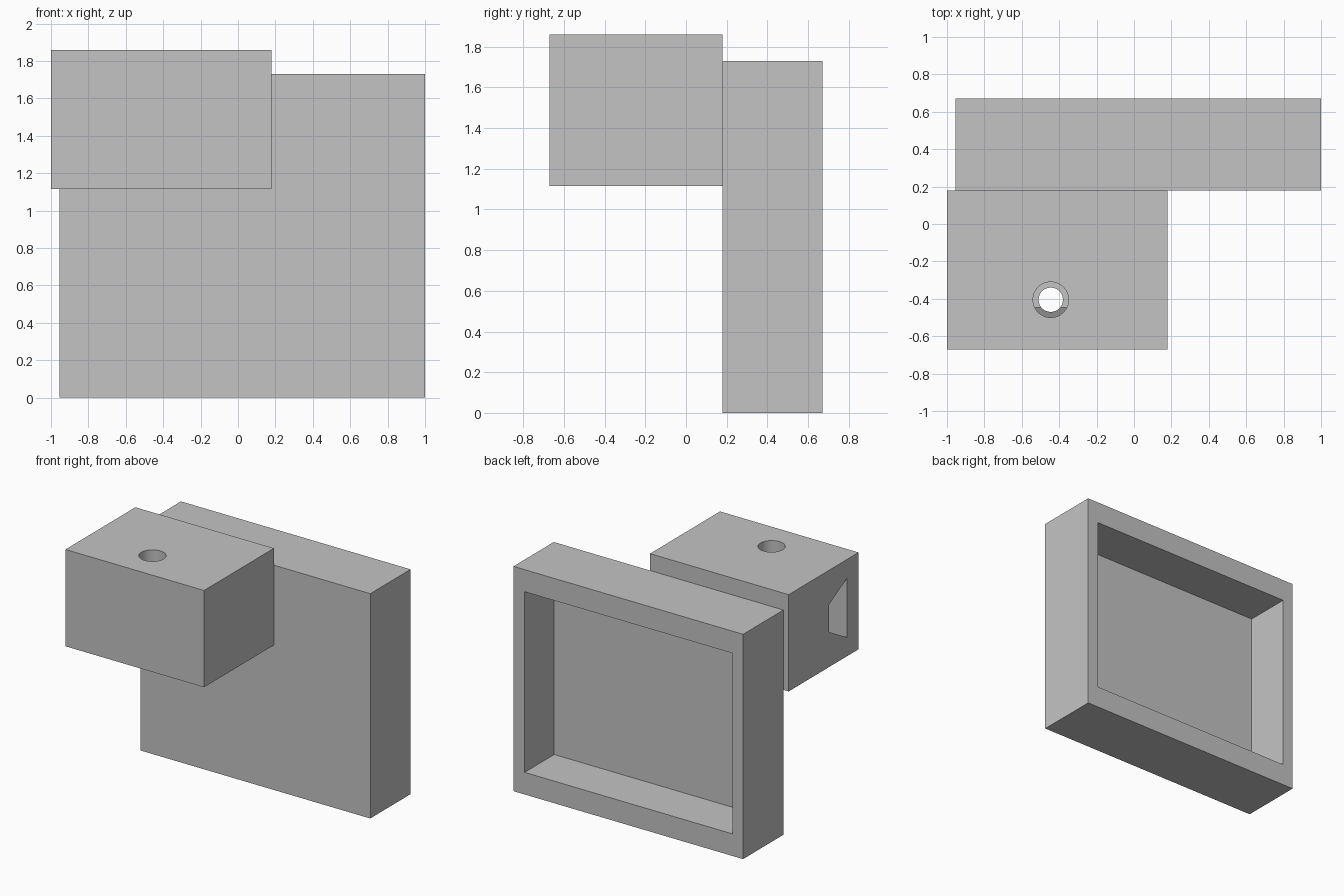
import bpy
import bmesh
import math

cube = bpy.data.objects.get("Cube")
if cube:
    bpy.data.objects.remove(cube, do_unlink=True)

# Single plain grey
grey = bpy.data.materials.new("plain_grey")
grey.use_nodes = True
GREY = (0.55, 0.55, 0.55, 1.0)
grey.diffuse_color = GREY
grey.node_tree.nodes["Principled BSDF"].inputs["Base Color"].default_value = GREY


def finish(name, bm):
    bmesh.ops.recalc_face_normals(bm, faces=bm.faces)
    mesh = bpy.data.meshes.new(name)
    bm.to_mesh(mesh)
    bm.free()
    obj = bpy.data.objects.new(name, mesh)
    bpy.context.collection.objects.link(obj)
    mesh.materials.append(grey)
    return obj


def prism_x(name, profile, x0, x1):
    """Extrude a y-z profile along x."""
    bm = bmesh.new()
    face = bm.faces.new([bm.verts.new((x0, y, z)) for y, z in profile])
    new = bmesh.ops.extrude_face_region(bm, geom=[face])["geom"]
    verts = [v for v in new if isinstance(v, bmesh.types.BMVert)]
    bmesh.ops.translate(bm, verts=verts, vec=(x1 - x0, 0, 0))
    return finish(name, bm)


def box(name, x0, x1, y0, y1, z0, z1):
    return prism_x(name, [(y0, z0), (y1, z0), (y1, z1), (y0, z1)], x0, x1)


def cylinder(name, x, y, radius, z0, z1):
    bm = bmesh.new()
    bmesh.ops.create_cone(bm, cap_ends=True, segments=64, radius1=radius,
                          radius2=radius, depth=z1 - z0)
    bmesh.ops.translate(bm, verts=bm.verts, vec=(x, y, (z0 + z1) / 2))
    return finish(name, bm)


def cut(target, cutter):
    """Subtract the cutter and discard it."""
    mod = target.modifiers.new("cut", "BOOLEAN")
    mod.operation = "DIFFERENCE"
    mod.solver = "EXACT"
    mod.object = cutter
    cutter.hide_render = True
    bpy.context.view_layer.objects.active = target
    bpy.ops.object.modifier_apply(modifier=mod.name)
    bpy.data.objects.remove(cutter, do_unlink=True)


# Upright tray, open at the back
tray = box("back_tray", -0.955, 1.0, 0.18, 0.67, 0.0, 1.73)
cut(tray, box("tray_recess", -0.865, 0.905, 0.31, 0.8, 0.17, 1.56))

# Front block with a tapered side slot and a stepped vertical hole
block = box("front_block", -1.0, 0.18, -0.67, 0.18, 1.115, 1.86)
slot = [(-0.31, 1.385), (-0.31, 1.595), (-0.53, 1.715), (-0.53, 1.26)]
cut(block, prism_x("side_slot", slot, -1.1, -0.25))
cut(block, cylinder("through_hole", -0.445, -0.405, 0.065, 1.0, 2.0))
cut(block, cylinder("counterbore", -0.445, -0.405, 0.095, 1.67, 2.0))

# Smooth the hole walls, keep all edges crisp
for obj in (tray, block):
    bpy.ops.object.select_all(action="DESELECT")
    obj.select_set(True)
    bpy.context.view_layer.objects.active = obj
    bpy.ops.object.shade_smooth_by_angle(angle=math.radians(25))
